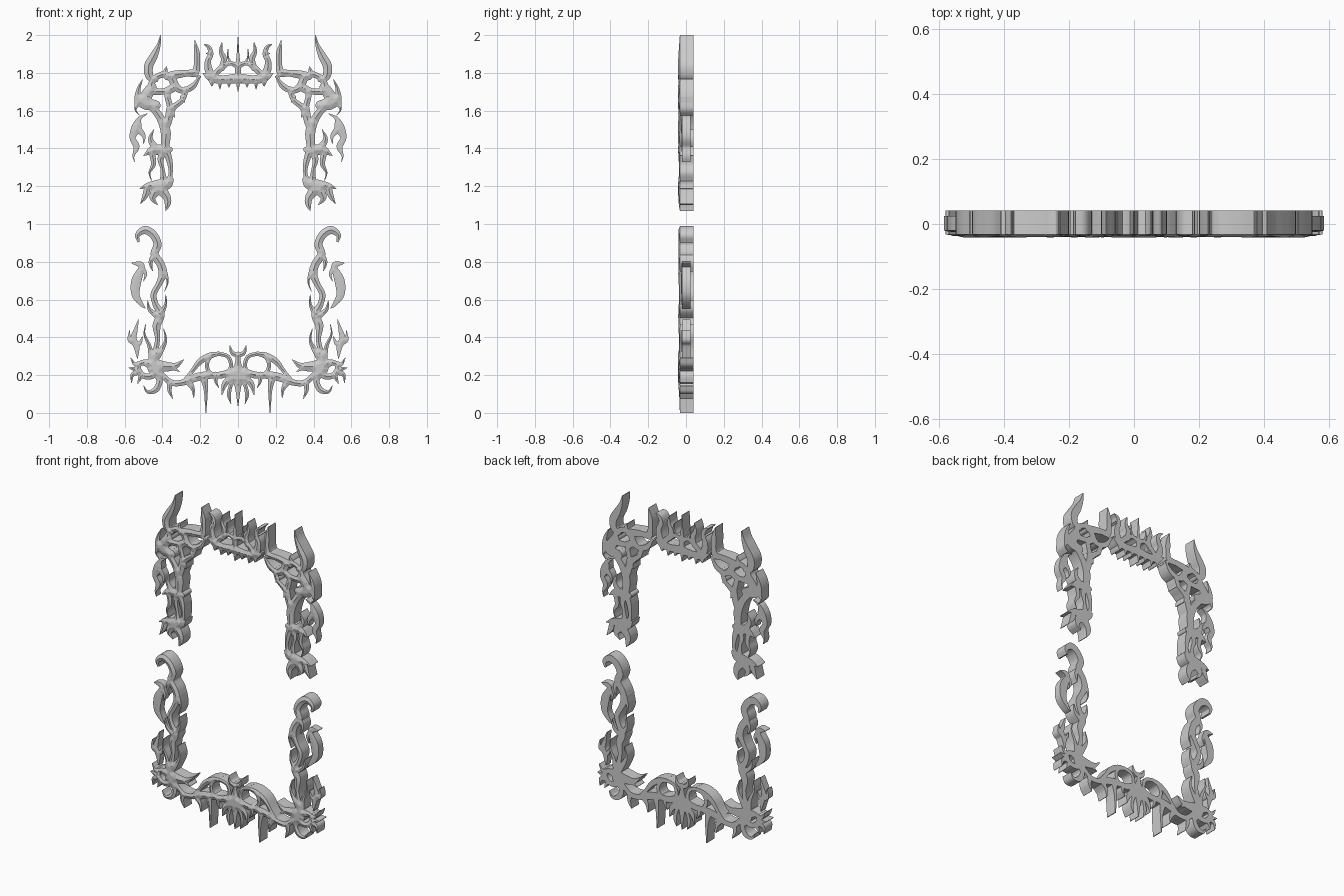
import bpy, math
from collections import defaultdict
from mathutils import Vector, kdtree
from mathutils.geometry import delaunay_2d_cdt

if "Cube" in bpy.data.objects:
    bpy.data.objects.remove(bpy.data.objects["Cube"])

U = 2 / 376          # drawing unit: the frame is 376 units tall
CELL = 0.02
tris = []            # flat triangles of the part being drawn


def tri(a, b, c):
    area = (b - a).cross(c - a)
    if abs(area) > 1e-9:
        tris.append((a, b, c) if area > 0 else (a, c, b))


def spline(p, n=5):
    """Catmull-Rom through (x, z, half width) points."""
    p = [Vector(q) for q in p]
    p = [2 * p[0] - p[1]] + p + [2 * p[-1] - p[-2]]
    out = []
    for a, b, c, d in zip(p, p[1:], p[2:], p[3:]):
        for i in range(n):
            t = i / n
            out.append(0.5 * (2 * b + (c - a) * t + (2 * a - 5 * b + 4 * c - d) * t * t
                              + (3 * b - a - 3 * c + d) * t ** 3))
    return out + [p[-2]]


def flame(*pts):
    """Tapered ribbon, drawn on the right and mirrored to the left."""
    path = spline(pts)
    for s in (1, -1):
        rows = []
        for i, q in enumerate(path):
            d = (path[min(i + 1, len(path) - 1)] - path[max(i - 1, 0)]).to_2d().normalized()
            n = Vector((-d.y, d.x)) * max(q.z, 0.25)
            rows.append([Vector((v.x * s, v.y)) * U for v in (q.to_2d() - n, q.to_2d(), q.to_2d() + n)])
        for r, t in zip(rows, rows[1:]):
            for k in (0, 1):
                tri(r[k], r[k + 1], t[k + 1])
                tri(r[k], t[k + 1], t[k])
        for q in (path[0], path[-1]):           # round ends
            if q.z > 1:
                c = Vector((q.x * s, q.y)) * U
                rim = [c + Vector((math.cos(k * math.pi / 6), math.sin(k * math.pi / 6))) * q.z * U
                       for k in range(12)]
                for k in range(12):
                    tri(c, rim[k - 1], rim[k])


def merged_outline():
    """Cut the overlapping ribbons into triangles and keep those covered by a ribbon."""
    co = [v for t in tris for v in t]
    edges = [(i + k, i + (k + 1) % 3) for i in range(0, len(co), 3) for k in range(3)]
    v2, _, faces = delaunay_2d_cdt(co, edges, [], 0, 1e-5, False)[:3]
    grid = defaultdict(list)
    for t in tris:
        xs, ys = [math.floor(v.x / CELL) for v in t], [math.floor(v.y / CELL) for v in t]
        for i in range(min(xs), max(xs) + 1):
            for j in range(min(ys), max(ys) + 1):
                grid[i, j].append(t)
    keep = []
    for f in faces:
        m = (v2[f[0]] + v2[f[1]] + v2[f[2]]) / 3
        if any((b - a).cross(m - a) >= 0 and (c - b).cross(m - b) >= 0 and (a - c).cross(m - c) >= 0
               for a, b, c in grid.get((math.floor(m.x / CELL), math.floor(m.y / CELL)), ())):
            keep.append(f)
    return v2, keep


def finish(name, edge, bulge, back):
    """Thicken the merged outline and dome its front."""
    v2, keep = merged_outline()
    directed = {(f[i], f[(i + 1) % 3]) for f in keep for i in range(3)}
    border = [e for e in directed if (e[1], e[0]) not in directed]
    rim = {i for e in border for i in e}
    kd = kdtree.KDTree(len(rim))
    for i in rim:
        kd.insert((v2[i].x, v2[i].y, 0), i)
    kd.balance()
    n = len(v2)
    verts = []
    for i, v in enumerate(v2):
        d = 0 if i in rim else kd.find((v.x, v.y, 0))[2]
        verts.append((v.x, -edge - bulge * min(1, d / 0.025), v.y))
    verts += [(v.x, back, v.y) for v in v2]
    polys = [tuple(f) for f in keep] + [tuple(i + n for i in reversed(f)) for f in keep]
    polys += [(b, a, a + n, b + n) for a, b in border]
    me = bpy.data.meshes.new(name)
    me.from_pydata(verts, [], polys)
    me.validate()
    ob = bpy.data.objects.new(name, me)
    bpy.context.collection.objects.link(ob)
    bpy.ops.object.select_all(action='DESELECT')
    ob.select_set(True)
    bpy.context.view_layer.objects.active = ob
    bpy.ops.object.mode_set(mode='EDIT')
    bpy.ops.mesh.select_all(action='SELECT')
    bpy.ops.mesh.delete_loose()
    bpy.ops.object.mode_set(mode='OBJECT')
    bpy.ops.object.shade_smooth_by_angle(angle=math.radians(35))
    tris.clear()


# crown: band, eye holes, spikes and drips
flame((0, 333, 5), (14, 332, 4), (26, 333, 4), (35, 338, .5))
flame((0, 345, 3), (8, 348, 2), (16, 344, 3), (24, 336, 3))
flame((0, 374, .3), (0, 355, 1.5), (0, 342, 3), (0, 325, 1))
flame((16, 369, .3), (17, 360, 2), (14, 352, 3), (16, 343, 3))
flame((6, 347, 1), (10, 354, 1), (10, 362, .3))
flame((34, 367, .3), (29, 364, 2), (27, 357, 2.5), (30, 350, 3), (29, 341, 4), (24, 334, 3))
flame((27, 357, 2), (32, 358, .3))
for x, z in ((0, 320), (9, 324), (18, 322), (26, 325)):
    flame((x, 333, 3.5), (x, 328, 2), (x, z, .3))
finish("crown", .032, .01, .041)

# shoulders: pierced corners with tall flames
flame((43, 371, .3), (41, 358, 3), (41, 346, 3), (43, 339, 4), (52, 338, 3))
flame((37, 334, 1), (48, 338, 3), (60, 337, 4), (70, 335, 4))
flame((71, 345, .3), (72, 338, 3), (66, 333, 4))
flame((38, 335, 1), (45, 325, 3), (55, 321, 3), (62, 325, 4), (66, 334, 4))
flame((52, 322, 3), (55, 312, 2.5), (62, 306, 3), (67, 302, 4))
flame((62, 325, 4), (70, 318, 3), (68, 306, 3))
flame((66, 334, 3), (74, 337, 3), (84, 332, 3), (87, 322, 4))
flame((64, 324, 4), (74, 320, 3), (87, 320, 4))
flame((77, 376, .3), (79, 366, 2), (84, 355, 4), (89, 345, 4.5), (88, 335, 4), (82, 332, 3))
flame((86, 324, 5), (92, 314, 6), (92, 308, 5))
flame((95, 332, .3), (99, 322, 2), (99, 312, 4), (92, 308, 6), (82, 306, 5))
flame((99, 311, 4), (102, 302, 1), (98, 296, .3))
flame((67, 304, 4), (69, 293, 4), (72, 284, 4))
flame((55, 314, 3), (53, 309, .3))
flame((67, 302, 4), (63, 294, .3))
# shoulders: hanging columns, looped strands and winged ends
flame((90, 309, 6), (84, 303, 4), (77, 293, 4), (72, 280, 5), (72, 265, 4), (68, 250, 3), (67, 238, 2), (70, 228, 4))
flame((68, 262, 3), (78, 262, 5), (86, 261, 4), (94, 256, .3))
flame((84, 282, .3), (87, 272, 2.5), (80, 261, 4))
flame((74, 262, 4), (77, 252, 3), (75, 242, 2), (74, 230, 4))
flame((86, 260, 3), (84, 248, 2.5), (88, 239, 1), (86, 231, .3))
flame((98, 223, .3), (90, 226, 3), (80, 226, 6), (70, 228, 5), (64, 233, .5))
flame((90, 225, 3), (92, 217, 3), (97, 208, .3))
flame((78, 224, 6), (71, 215, 4), (70, 208, 3), (72, 201, .3))
flame((80, 224, 6), (85, 214, 3), (80, 207, .3))
finish("shoulder_flames", .032, .01, .041)

# loose outer flames beside the columns
flame((90, 298, .3), (98, 293, 2), (101, 284, 5), (105, 274, 3), (101, 265, 3), (104, 256, 1), (103, 250, .3))
flame((101, 284, 4), (94, 276, 2), (94, 268, .3))
flame((106, 149, .3), (98, 148, 3), (96, 144, 3), (101, 132, 5), (102, 118, 4), (96, 108, 2), (92, 104, .3))
flame((96, 145, 3), (92, 138, 1.5), (94, 131, .3))
flame((99, 93, .3), (102, 82, 2), (104, 74, 3), (101, 66, 3), (100, 54, .3))
flame((108, 82, .3), (108, 73, 2), (103, 70, 3))
flame((95, 76, .3), (98, 69, 2), (103, 70, 2))
finish("outer_flames", .02, .006, .025)

# lower columns: crook head and winding stems
flame((99, 170, 1), (100, 177, 2.5), (93, 182, 4), (85, 178, 4), (80, 168, 4), (83, 158, 4), (77, 148, 4),
      (75, 138, 4), (79, 128, 3), (84, 118, 3), (82, 108, 3), (77, 98, 4), (81, 87, 4), (80, 74, 2.5),
      (82, 62, 3), (85, 50, 5))
flame((83, 158, 3), (87, 150, 2), (85, 141, .3))
flame((74, 143, 3), (70, 131, 1), (73, 121, .3))
flame((90, 112, .3), (88, 103, 2), (80, 96, 3))
flame((72, 118, .3), (72, 108, 1.5), (77, 98, 3))
flame((92, 88, .3), (93, 78, 1), (88, 66, 2), (86, 52, 3))
flame((74, 84, .3), (72, 72, 1.5), (78, 60, 3), (85, 50, 4))
# lower corners: pierced knot, hook and barbs
flame((84, 48, 6), (94, 50, 3), (102, 48, 2), (107, 55, .3))
flame((86, 50, 5), (83, 40, 4), (90, 36, 3), (98, 40, 3), (100, 48, 3))
flame((98, 41, 3), (105, 38, 2), (106, 30, .3))
flame((100, 43, 3), (109, 45, .3))
flame((82, 40, 4), (78, 32, 3), (82, 23, 3), (90, 21, 1.5), (94, 27, .3))
flame((96, 38, 3), (100, 29, .3))
flame((84, 48, 6), (72, 46, 5), (62, 47, 3), (54, 53, .3))
flame((67, 46, 3), (58, 41, .3))
# base band with drips
flame((84, 44, 6), (74, 36, 3), (66, 30, 3), (56, 30, 3), (46, 34, 4), (34, 37, 4), (18, 38, 3), (0, 41, 6))
flame((68, 30, 3), (68, 22, 2), (65, 14, .3))
flame((50, 32, 4), (45, 24, 2), (44, 15, .3))
flame((34, 36, 4), (32, 22, 2), (32, 0, .5))
flame((22, 38, 3), (22, 31, 1.5), (19, 25, .3))
# base rings and outer arcs
flame((19, 59, 2), (10, 56, 2), (7, 47, 2), (11, 39, 2), (19, 36, 2), (28, 40, 2), (31, 48, 2), (27, 56, 2), (19, 59, 2))
flame((52, 32, 3), (46, 41, 2), (38, 51, 3), (28, 57, 3), (19, 59, 2))
# base centre star and crescent
flame((0, 40, 7), (0, 50, 3), (0, 59, 2))
flame((8, 67, .3), (6, 60, 2), (0, 57, 2.5))
flame((0, 40, 7), (0, 25, 3), (0, 7, .3))
flame((2, 38, 4), (7, 28, 2), (9, 18, 2), (7, 9, .3))
flame((3, 38, 4), (13, 29, 3), (16, 18, .3))
finish("base_flames", .032, .01, .041)
